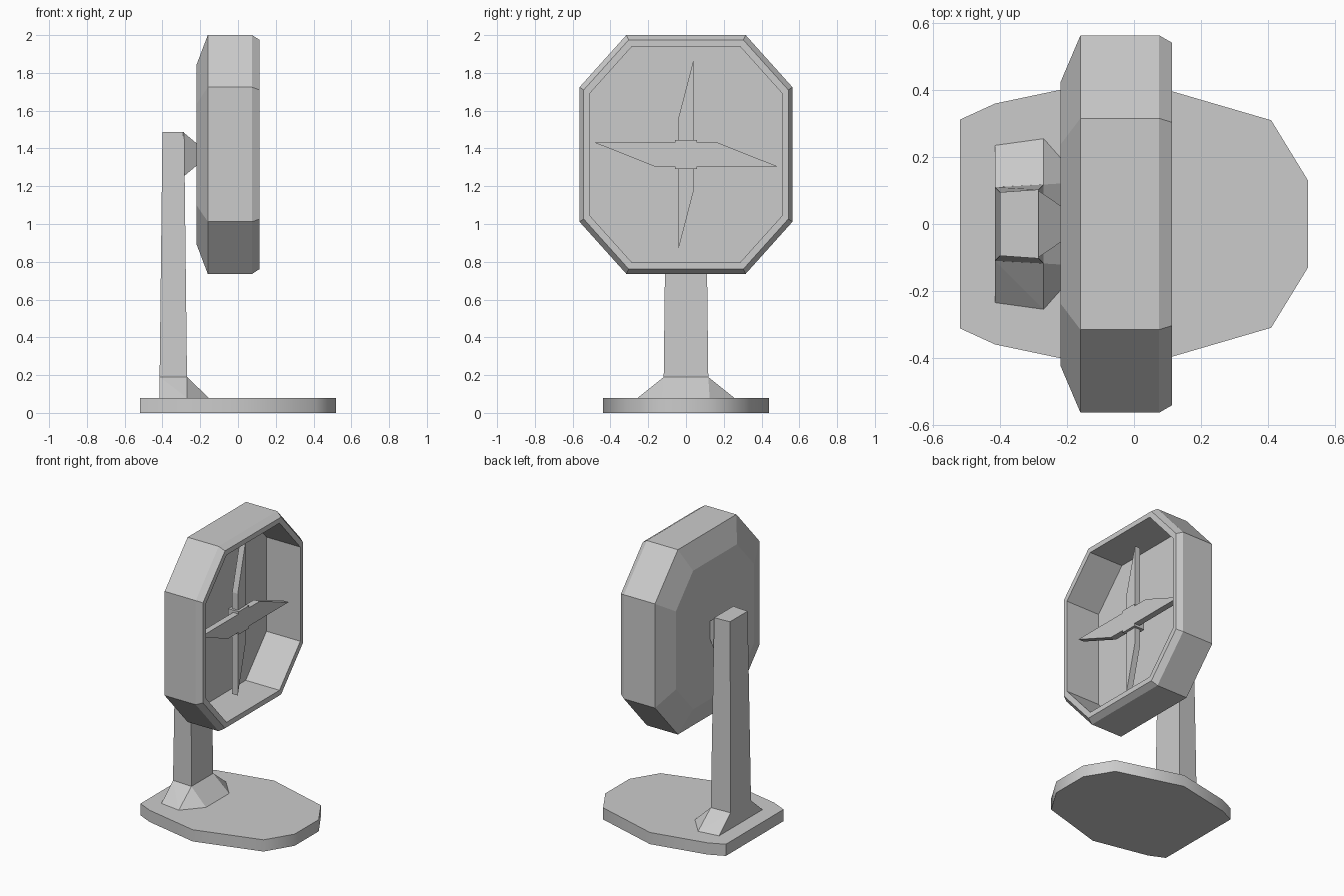
import bpy, bmesh
from math import pi, radians
from mathutils import Vector, Matrix

if "Cube" in bpy.data.objects:
    bpy.data.objects.remove(bpy.data.objects["Cube"])

CZ = 1.368  # height of the fan axis


def finish(name, bm):
    bmesh.ops.recalc_face_normals(bm, faces=bm.faces)
    mesh = bpy.data.meshes.new(name)
    bm.to_mesh(mesh)
    bm.free()
    obj = bpy.data.objects.new(name, mesh)
    bpy.context.collection.objects.link(obj)
    return obj


def loft(name, loops):
    """Skin matching point loops and cap both ends."""
    bm = bmesh.new()
    rings = [[bm.verts.new(p) for p in loop] for loop in loops]
    n = len(rings[0])
    for a, b in zip(rings, rings[1:]):
        for i in range(n):
            j = (i + 1) % n
            bm.faces.new((a[i], a[j], b[j], b[i]))
    bm.faces.new(rings[0])
    bm.faces.new(rings[-1])
    return finish(name, bm)


def hull(name, points):
    bm = bmesh.new()
    for p in points:
        bm.verts.new(p)
    bmesh.ops.convex_hull(bm, input=bm.verts)
    bmesh.ops.dissolve_limit(bm, angle_limit=0.03, verts=bm.verts, edges=bm.edges)
    return finish(name, bm)


def mirrored(half, z):
    """Half outline (x, y) completed across y = 0 at height z."""
    return [(x, y, z) for x, y in half] + [(x, -y, z) for x, y in reversed(half)]


def rect(x, y, z0, z1):
    return [(x, -y, z0), (x, y, z0), (x, y, z1), (x, -y, z1)]


# Base plate, softly shaded round its edge
plate = [(-.52, .312), (-.415, .36), (-.035, .44), (.41, .31), (.52, .13)]
base = loft("base_plate", [mirrored(plate, 0), mirrored(plate, .08)])
bpy.context.view_layer.objects.active = base
base.select_set(True)
bpy.ops.object.shade_smooth_by_angle(angle=radians(46))

# Flared foot and tapered post
post_low = mirrored([(-.415, .11), (-.27, .118)], .19)
post_top = mirrored([(-.40, .095), (-.285, .103)], 1.487)
hull("post_foot", mirrored([(-.415, .235), (-.27, .255), (-.155, .125)], .08) + post_low)
loft("post", [post_low, post_top])

# Neck between post and housing
loft("neck", [rect(-.29, .103, 1.25, 1.486), rect(-.22, .055, 1.308, 1.428)])

# Hollow octagonal housing: back, outer wall, bevelled rim, inner wall, inner back
octagon = [(.316, .632), (.564, .356), (.564, -.356), (.316, -.632),
           (-.316, -.632), (-.564, -.356), (-.564, .356), (-.316, .632)]
profile = [(-.22, .75), (-.16, 1), (.075, 1), (.114, .96), (.114, .905), (-.142, .905)]
loft("fan_housing", [[(x, y * s, CZ + z * s) for y, z in octagon] for x, s in profile])

# Hub
loft("hub", [rect(x, .057, CZ - .078, CZ + .078) for x in (-.035, .045)])

# Four flat pointed blades, the horizontal pair set slightly forward
for i in range(4):
    root, mid, tip, w, x0 = ((.04, .168, .483, .0625, .003), (.06, .19, .506, .041, -.015))[i % 2]
    turn = Matrix.Translation((0, 0, CZ)) @ Matrix.Rotation(i * pi / 2, 4, 'X')
    shape = [(root, w), (mid, w), (tip, -w), (root, -w)]
    loft("blade_%d" % (i + 1),
         [[turn @ Vector((x, y, z)) for y, z in shape] for x in (x0, x0 + .042)])
